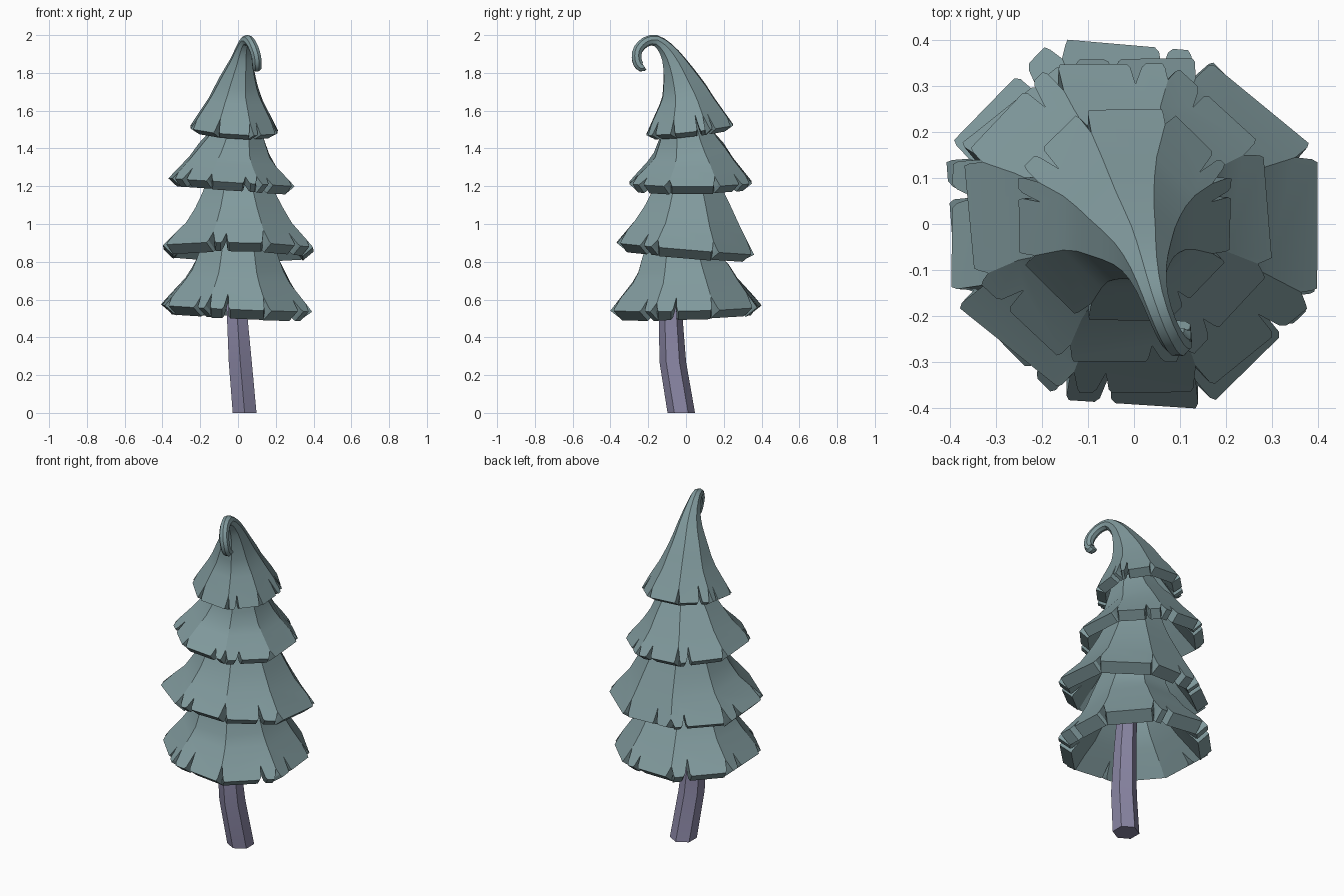
import bpy
import bmesh
import random
from math import cos, sin, pi, radians
from mathutils import Vector

random.seed(11)
cube = bpy.data.objects.get("Cube")
if cube:
    bpy.data.objects.remove(cube)


def material(name, rgb):
    m = bpy.data.materials.new(name)
    m.use_nodes = True
    m.diffuse_color = (*rgb, 1)
    m.node_tree.nodes["Principled BSDF"].inputs["Base Color"].default_value = (*rgb, 1)
    return m


needles = material("grey_green_needles", (0.22, 0.325, 0.34))
bark = material("mauve_bark", (0.25, 0.235, 0.365))


def refine(path):
    """Add a smooth midpoint between all points after the rim."""
    p = [Vector(q) for q in path]
    out = p[:2]
    for k in range(1, len(p) - 1):
        after = p[min(k + 2, len(p) - 1)]
        out += [(p[k] + p[k + 1]) * 0.5625 - (p[k - 1] + after) * 0.0625, p[k + 1]]
    return out


def rings(bm, path, sides, turn, follow=True, jitter=0.0, oval=0.0, long_axis=0.0):
    """Rings of vertices along a path of (x, y, z, radius) points; the first may be oval."""
    pts = [Vector(p[:3]) for p in path]
    ax, ay, up = Vector((1, 0, 0)), Vector((0, 1, 0)), Vector((0, 0, 1))
    out = []
    for k, (p, spec) in enumerate(zip(pts, path)):
        if follow:
            t = (pts[min(k + 1, len(pts) - 1)] - pts[max(k - 1, 0)]).normalized()
            q = up.rotation_difference(t)
            ax, ay, up = q @ ax, q @ ay, t
        ring = []
        for i in range(sides):
            a = turn + 2 * pi * i / sides
            r = spec[3] / cos(pi / sides)
            if k == 0:
                r *= 1 + random.uniform(-jitter, jitter) + oval * cos(2 * (a - long_axis))
            ring.append(bm.verts.new(p + (ax * cos(a) + ay * sin(a)) * r))
        out.append(ring)
    return out


def bridge(bm, low, high):
    n = len(low)
    for i in range(n):
        j = (i + 1) % n
        bm.faces.new((low[i], low[j], high[j], high[i]))


def finish(bm, name, mat):
    me = bpy.data.meshes.new(name)
    bm.to_mesh(me)
    bm.free()
    me.materials.append(mat)
    ob = bpy.data.objects.new(name, me)
    bpy.context.collection.objects.link(ob)
    bpy.ops.object.select_all(action="DESELECT")
    ob.select_set(True)
    bpy.context.view_layer.objects.active = ob
    return ob


def tier(name, thickness, turn, points, oval=0.0, long_axis=0.0, sides=8):
    """A thick flared skirt with a notched rim."""
    bm = bmesh.new()
    path = refine(points)
    rs = rings(bm, path, sides, turn, jitter=0.012, oval=oval, long_axis=long_axis)
    rim, first = rs[0], rs[1]
    for low, high in zip(rs[1:], rs[2:]):
        bridge(bm, low, high)
    bm.faces.new(rs[-1])

    # lowest band: one panel per side, with notches at corners and inside
    cuts = [random.uniform(0.3, 0.6) for _ in rim]
    apex = [bm.verts.new(a.co.lerp(b.co, c)) for a, b, c in zip(rim, first, cuts)]
    for i in range(sides):
        j = (i + 1) % sides

        def at(t, f):
            low = rim[i].co.lerp(rim[j].co, t)
            return bm.verts.new(low.lerp(first[i].co.lerp(first[j].co, t), f))

        w = random.uniform(0.04, 0.08)
        loop = [apex[i], at(w, 0.1), at(w + 0.03, 0)]
        if random.random() < 0.8:
            t = random.choice((random.uniform(0.24, 0.35), random.uniform(0.65, 0.76)))
            v = random.uniform(0.03, 0.05)
            loop += [at(t - v - 0.03, 0), at(t - v, 0.08), at(t, random.uniform(0.35, 0.6)),
                     at(t + v, 0.08), at(t + v + 0.03, 0)]
        loop += [at(1 - w - 0.03, 0), at(1 - w, 0.1), apex[j], first[j], first[i]]
        bm.faces.new(loop)
    for v in rim:
        bm.verts.remove(v)

    # shell thickness fades out where the skirt narrows
    bm.verts.index_update()
    thin = {v.index: max(0.03, min(1, (spec[3] - 0.03) / 0.12))
            for ring, spec in zip(rs[1:], path[1:]) for v in ring}
    ob = finish(bm, name, needles)
    group = ob.vertex_groups.new(name="thickness")
    for v in ob.data.vertices:
        group.add([v.index], thin.get(v.index, 1), "REPLACE")
    mod = ob.modifiers.new("shell", "SOLIDIFY")
    mod.thickness = thickness
    mod.offset = -1
    mod.vertex_group = group.name
    bpy.ops.object.modifier_apply(modifier=mod.name)
    bpy.ops.object.shade_smooth_by_angle(angle=radians(30))


# Foliage, from the lowest skirt up to the curled tip
tier("bottom_tier", 0.08, pi / 8,
     [(-0.008, -0.003, 0.555, 0.39), (-0.002, -0.006, 0.70, 0.277),
      (0.0, -0.015, 0.82, 0.215), (0, 0, 0.95, 0.17)], oval=0.045, long_axis=-pi / 4)
tier("lower_middle_tier", 0.072, pi / 8,
     [(0.003, -0.003, 0.87, 0.38), (0.005, 0.008, 1.0, 0.28),
      (0.002, 0.01, 1.17, 0.19), (0, 0.01, 1.28, 0.15)], oval=0.06)
tier("upper_middle_tier", 0.062, pi / 8 + 0.04,
     [(-0.035, 0.025, 1.22, 0.325), (-0.028, 0.025, 1.33, 0.228),
      (-0.008, 0.008, 1.45, 0.152), (0, 0, 1.55, 0.11)], oval=0.02, long_axis=-pi / 4)
tier("curled_top", 0.055, pi / 8,
     [(-0.02, 0.02, 1.5, 0.23), (-0.011, 0.003, 1.65, 0.144),
      (0.0, -0.025, 1.75, 0.1), (0.018, -0.062, 1.85, 0.063),
      (0.03, -0.105, 1.925, 0.04), (0.045, -0.16, 1.971, 0.028),
      (0.065, -0.215, 1.963, 0.025), (0.085, -0.253, 1.925, 0.025),
      (0.097, -0.262, 1.885, 0.025), (0.1, -0.254, 1.85, 0.025),
      (0.1, -0.236, 1.831, 0.024), (0.1, -0.222, 1.836, 0.022)])

# Bent trunk
bm = bmesh.new()
trunk = rings(bm, [(0.035, -0.025, 0, 0.063), (0.012, -0.07, 0.27, 0.061),
                   (-0.007, -0.083, 0.55, 0.053), (0, -0.05, 0.85, 0.045)],
              6, pi / 6, follow=False)
for low, high in zip(trunk, trunk[1:]):
    bridge(bm, low, high)
bm.faces.new(trunk[0][::-1])
bm.faces.new(trunk[-1])
finish(bm, "trunk", bark)
bpy.ops.object.shade_smooth_by_angle(angle=radians(30))
